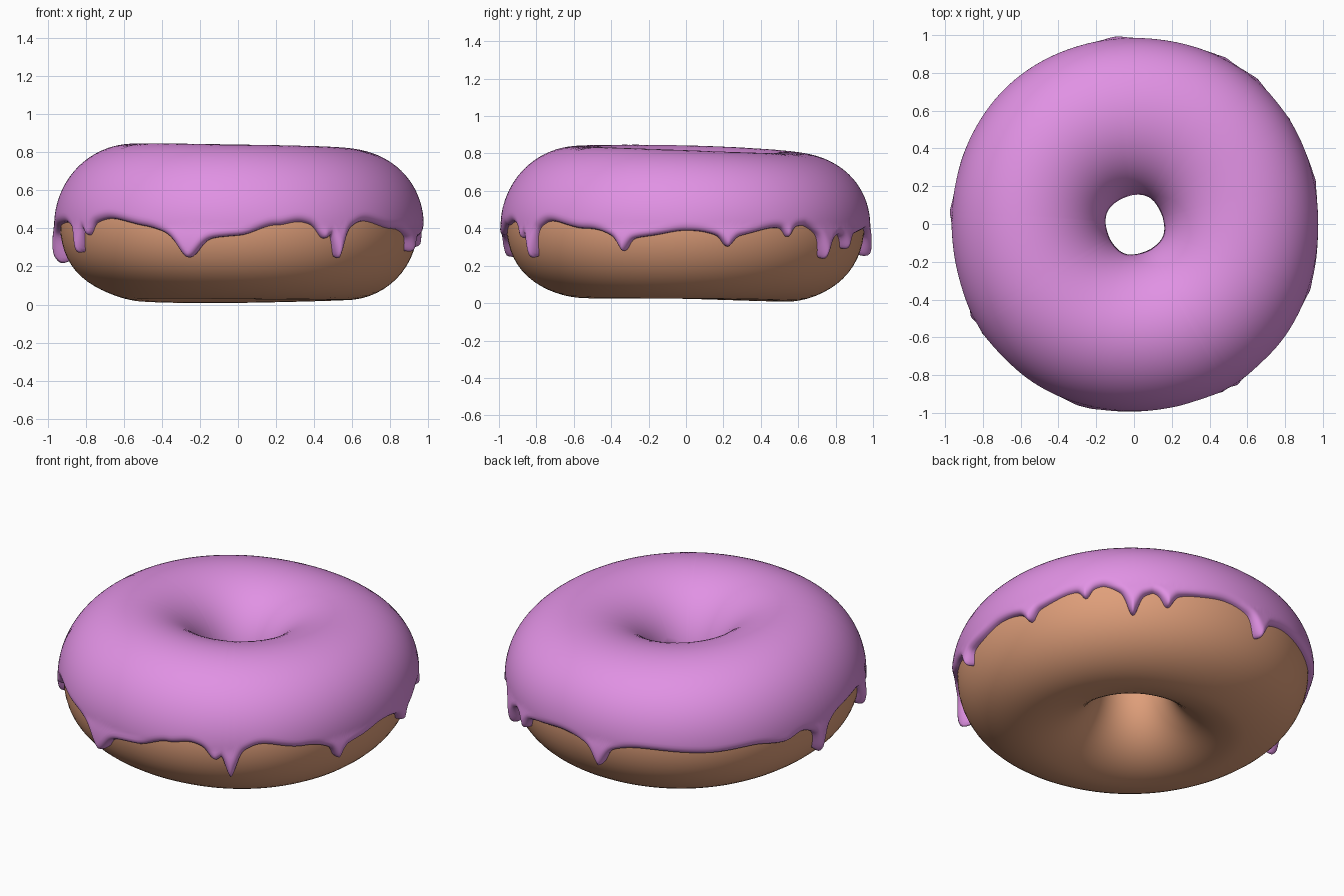
import bpy, math
from mathutils import Vector
from mathutils.geometry import intersect_point_line

if "Cube" in bpy.data.objects:
    bpy.data.objects.remove(bpy.data.objects["Cube"])

RING, WIDE, TALL, MID = 0.563, 0.384, 0.4, 0.411   # ring radius, section half sizes, mid height
THICK, ROUND = 0.032, 0.042                        # icing thickness and edge rounding
SEGS, ROWS = 720, 44


def material(name, color):
    m = bpy.data.materials.new(name)
    m.use_nodes = True
    m.diffuse_color = (*color, 1)
    m.node_tree.nodes["Principled BSDF"].inputs["Base Color"].default_value = (*color, 1)
    return m


def surface(phi, theta, offset=0.0):
    """Point on the slightly uneven ring, pushed out along its section normal."""
    c, s = math.cos(theta), math.sin(theta)
    n = Vector((c / WIDE, s / TALL)).normalized() * offset
    r = RING + WIDE * c + n.x - 0.004 * math.cos(4 * phi) * (1 + c)
    z = MID + TALL * s + n.y + 0.004 * math.sin(2 * phi + 0.6)
    if s > 0:   # the top sags towards the back left
        z -= 0.011 * (1 + math.cos(phi - 0.95)) ** 2 * s * s
    else:       # the underside lifts on the right and front
        z += 0.03 * (1 - math.cos(phi)) * max(c, 0) * s ** 4 + 0.01 * (1 - math.sin(phi)) * s * s
    return (r * math.cos(phi) + 0.005, 1.018 * r * math.sin(phi) - 0.003, z)


def grid_object(name, verts, rows, cols, closed, mat):
    faces = []
    for i in range(cols):
        k = (i + 1) % cols
        for j in range(rows if closed else rows - 1):
            m = (j + 1) % rows
            faces.append((i * rows + j, k * rows + j, k * rows + m, i * rows + m))
    mesh = bpy.data.meshes.new(name)
    mesh.from_pydata(verts, [], faces)
    mesh.materials.append(mat)
    mesh.shade_smooth()
    ob = bpy.data.objects.new(name, mesh)
    bpy.context.collection.objects.link(ob)
    return ob


# Dough ring
dough = material("baked dough", (0.74, 0.345, 0.195))
cols, rows = 128, 56
grid_object("dough_ring",
            [surface(math.tau * i / cols, math.tau * j / rows) for i in range(cols) for j in range(rows)],
            rows, cols, True, dough)

# Icing hem: angle in degrees and height
HEM = [(-180, .41), (-158, .43), (-136, .45), (-121, .42), (-90, .37), (-78, .42), (-69, .45),
       (-50, .45), (-33, .40), (-12, .36), (0, .385), (18, .37), (36, .42), (55, .38), (68, .38),
       (82, .40), (110, .40), (134, .385), (148, .395), (160, .37), (168, .40), (180, .41)]
# Drips: angle, tip height, half width in degrees
DRIPS = [(-151, .27, 2.2), (-145, .36, 2.5), (-106, .25, 4.4), (-62, .35, 3), (-57, .25, 2.4),
         (-20, .28, 2.2), (13.5, .30, 2.2), (34, .35, 1.8), (49.5, .24, 2.3), (61, .29, 2.2),
         (96, .26, 3), (176, .22, 2.2)]


def hem_height(deg):
    for (a, za), (b, zb) in zip(HEM, HEM[1:]):
        if a <= deg <= b:
            f = (deg - a) / (b - a)
            z = za + (zb - za) * f * f * (3 - 2 * f)
            break
    drop = 0
    for a, tip, w in DRIPS:
        d = (deg - a + 180) % 360 - 180
        shape = 0.65 * math.exp(-abs(d / w) ** 2.3) + 0.35 * math.exp(-(d / (2.6 * w)) ** 2)
        drop = max(drop, (z - tip) * shape)
    return z - drop


# Hem as a curve on the unrolled surface
phis = [math.radians(-180 + 360 * i / SEGS) for i in range(SEGS)]
hem = [math.asin((hem_height(math.degrees(p)) - MID) / TALL) for p in phis]
flat = [Vector((0.95 * (-math.pi + math.tau * i / SEGS), 0.4 * hem[i % SEGS], 0))
        for i in range(-14, SEGS + 15)]


def hem_distance(i, theta):
    p = Vector((0.95 * phis[i], 0.4 * theta, 0))
    best = 1.0
    for k in range(i + 4, i + 24):
        a, b = flat[k], flat[k + 1]
        q, f = intersect_point_line(p, a, b)
        q = a if f < 0 else b if f > 1 else q
        best = min(best, (p - q).length)
    return best


# Icing shell with rounded edge and bulging drips
verts = []
for i, phi in enumerate(phis):
    inner = math.pi - 0.08 + 0.06 * math.sin(4 * phi)
    for j in range(ROWS):
        theta = hem[i] + (inner - hem[i]) * (j / (ROWS - 1)) ** 1.5
        d = 0.4 * (inner - theta)
        if 0.4 * (theta - hem[i]) < 0.35:
            d = min(d, hem_distance(i, theta))
        if j in (0, ROWS - 1):
            d = 0
        z = MID + TALL * math.sin(theta)
        bulge = min(max((0.41 - z) / 0.14, 0), 1) if theta < 1 else 0
        e = 1 - min(d / ROUND, 1)
        verts.append(surface(phi, theta, -0.004 + (THICK + 0.004 + 0.035 * bulge) * math.sqrt(1 - e * e)))
grid_object("icing", verts, ROWS, SEGS, False, material("pink icing", (0.75, 0.285, 0.775)))
